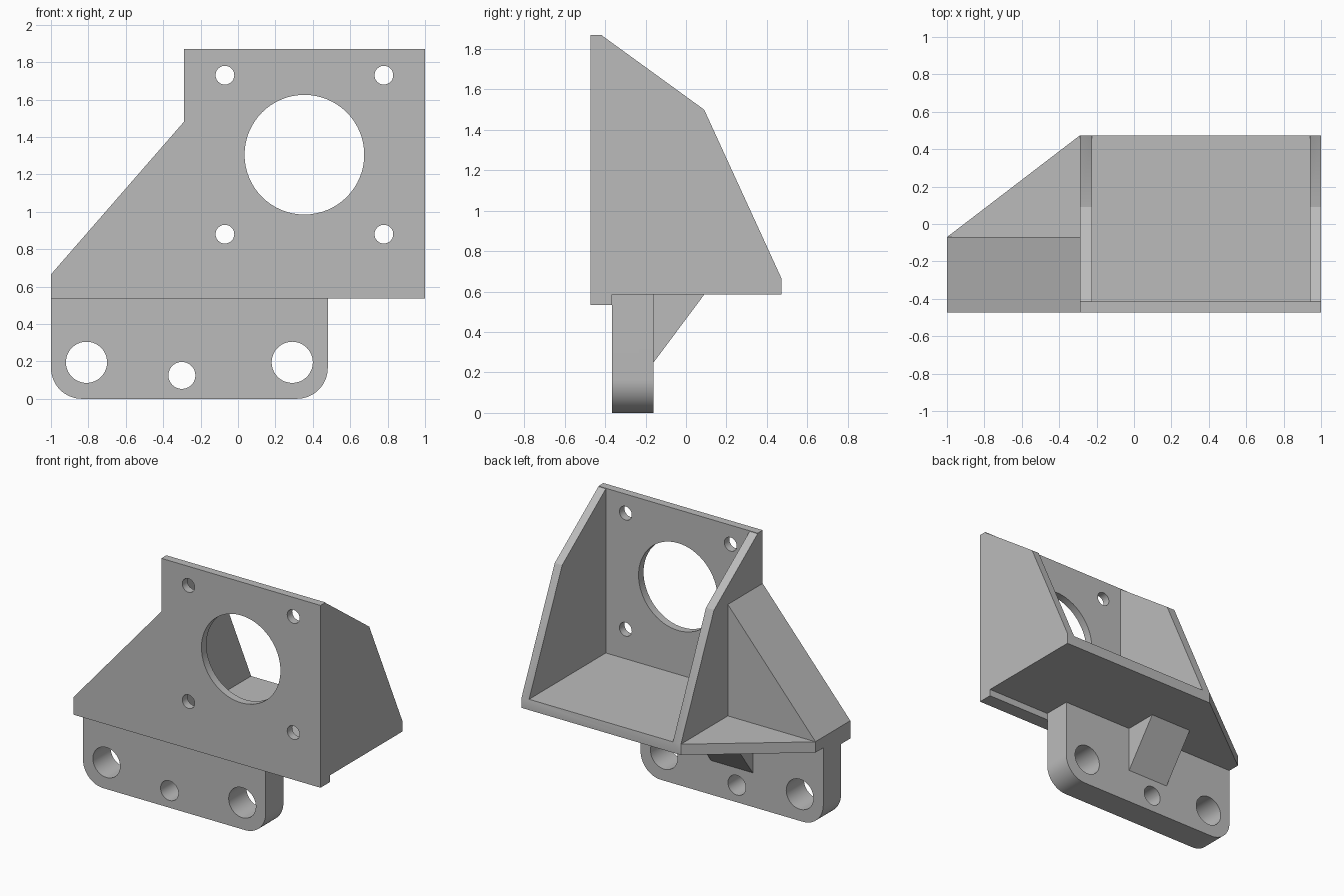
import bpy, bmesh, math
from mathutils import Vector

cube = bpy.data.objects.get("Cube")
if cube:
    bpy.data.objects.remove(cube, do_unlink=True)

metal = bpy.data.materials.new("plain_grey")
metal.use_nodes = True
grey = (0.5, 0.5, 0.5, 1)
metal.diffuse_color = grey
metal.node_tree.nodes["Principled BSDF"].inputs["Base Color"].default_value = grey

# Main dimensions
FRONT, BACK = -0.473, 0.473
TOP, FLOOR_LOW, FLOOR_TOP, LIP_LOW = 1.87, 0.585, 0.664, 0.535
WALL_X, WEDGE_BACK = -0.29, -0.07
TAB_FRONT, TAB_BACK, TAB_RIGHT = -0.365, -0.16, 0.48


def prism(name, profile, axis, start, end):
    """Extrude a 2D profile along one axis; the profile holds the other two coordinates."""
    def point(p, t):
        c = list(p)
        c.insert(axis, t)
        return Vector(c)
    bm = bmesh.new()
    face = bm.faces.new([bm.verts.new(point(p, start)) for p in profile])
    ext = bmesh.ops.extrude_face_region(bm, geom=[face])
    shift = point((0, 0), end - start)
    bmesh.ops.translate(bm, vec=shift,
                        verts=[g for g in ext["geom"] if isinstance(g, bmesh.types.BMVert)])
    bmesh.ops.recalc_face_normals(bm, faces=bm.faces)
    mesh = bpy.data.meshes.new(name)
    bm.to_mesh(mesh)
    bm.free()
    mesh.materials.append(metal)
    obj = bpy.data.objects.new(name, mesh)
    bpy.context.collection.objects.link(obj)
    return obj


def arc(cx, cz, r, a0, a1, steps):
    angles = [math.radians(a0 + (a1 - a0) * i / steps) for i in range(steps + 1)]
    return [(cx + r * math.cos(a), cz + r * math.sin(a)) for a in angles]


def combine(target, other, operation):
    bpy.context.view_layer.objects.active = target
    mod = target.modifiers.new("combine", "BOOLEAN")
    mod.operation, mod.solver, mod.object = operation, "EXACT", other
    bpy.ops.object.modifier_apply(modifier=mod.name)
    bpy.data.objects.remove(other, do_unlink=True)


def drill(target, x, z, r, start, end):
    circle = arc(x, z, r, 0, 360, 64)[:-1]
    combine(target, prism("hole_cutter", circle, 1, start, end), "DIFFERENCE")


# Front plate with its sloping shoulder
bracket = prism("mounting_bracket",
                [(-1, LIP_LOW), (1, LIP_LOW), (1, TOP), (WALL_X, TOP),
                 (WALL_X, 1.48), (-1, 0.665)], 1, FRONT, -0.415)

parts = []

# Lip below the front edge
parts.append(prism("lip", [(FRONT, LIP_LOW), (TAB_FRONT, LIP_LOW),
                           (TAB_FRONT, 0.62), (FRONT, 0.62)], 0, -1, 1))

# Floor with one diagonal corner
parts.append(prism("floor", [(-1, FRONT), (1, FRONT), (1, BACK), (WALL_X, BACK),
                             (-1, WEDGE_BACK)], 2, FLOOR_LOW, FLOOR_TOP))

# Side walls
side = [(FRONT, FLOOR_LOW), (FRONT, TOP), (-0.42, TOP), (0.09, 1.5),
        (BACK, FLOOR_TOP), (BACK, FLOOR_LOW)]
for x0, x1 in ((WALL_X, -0.225), (0.94, 1)):
    parts.append(prism("side_wall", side, 0, x0, x1))

# Solid wedge beside the box
parts.append(prism("wedge", [(-1, FLOOR_LOW), (WALL_X, FLOOR_LOW),
                             (WALL_X, 1.48), (-1, 0.665)], 1, FRONT, WEDGE_BACK))

# Hanging tab with rounded lower corners
R = 0.165
tab = prism("hanging_tab",
            arc(-1 + R, R, R, 180, 270, 16) + arc(TAB_RIGHT - R, R, R, 270, 360, 16)
            + [(TAB_RIGHT, 0.62), (-1, 0.62)], 1, TAB_FRONT, TAB_BACK)
for x, z, r in ((-0.81, 0.195, 0.11), (0.29, 0.195, 0.11), (-0.3, 0.125, 0.072)):
    drill(tab, x, z, r, -0.6, 0)
parts.append(tab)

# Bracing rib behind the tab
parts.append(prism("rib", [(-0.22, 0.25), (TAB_BACK, 0.25), (0.09, FLOOR_LOW),
                           (0.09, 0.62), (-0.22, 0.62)], 0, -0.43, -0.09))

for part in parts:
    combine(bracket, part, "UNION")

# Large opening and four bolt holes in the front plate
drill(bracket, 0.355, 1.305, 0.32, -0.6, -0.3)
for x in (-0.07, 0.78):
    for z in (0.88, 1.73):
        drill(bracket, x, z, 0.05, -0.6, -0.3)

# Clean up joins and shade
bm = bmesh.new()
bm.from_mesh(bracket.data)
bmesh.ops.remove_doubles(bm, verts=bm.verts, dist=0.0001)
bmesh.ops.dissolve_limit(bm, angle_limit=math.radians(0.5), verts=bm.verts, edges=bm.edges)
bm.to_mesh(bracket.data)
bm.free()
bpy.ops.object.select_all(action="DESELECT")
bracket.select_set(True)
bpy.context.view_layer.objects.active = bracket
bpy.ops.object.shade_smooth_by_angle(angle=math.radians(25))
